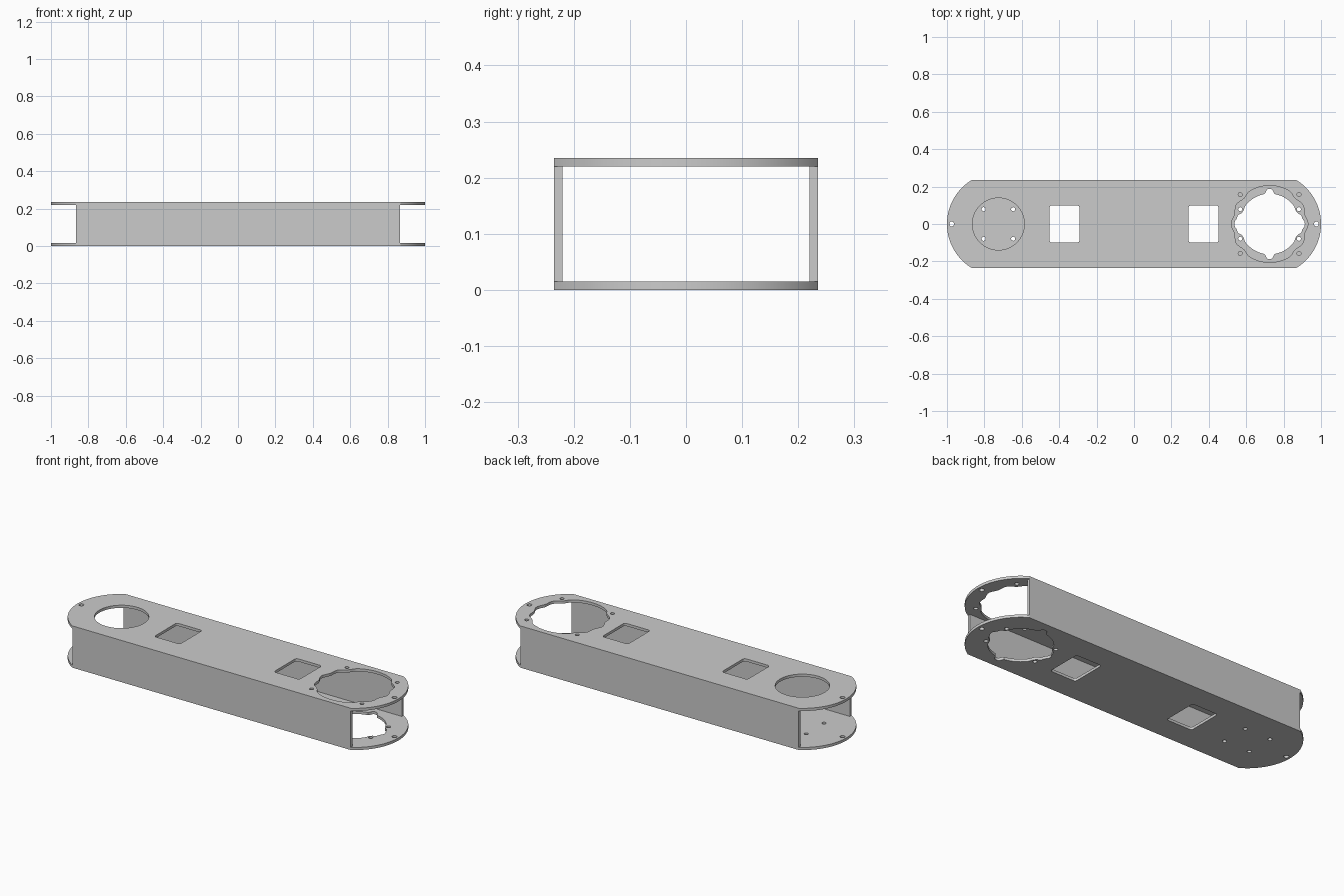
import bpy
from math import sin, cos, pi, radians, degrees, exp, asin, sqrt

if "Cube" in bpy.data.objects:
    bpy.data.objects.remove(bpy.data.objects["Cube"])

T = 0.015      # sheet thickness
W = 0.235      # half width
H = 0.235      # height
CX = 0.725     # joint centre
R = 0.275      # end radius


def polar(cx, cy, radius, n):
    """Closed loop; radius is a number or a function of the angle."""
    f = radius if callable(radius) else (lambda a: radius)
    return [(cx + f(2 * pi * i / n) * cos(2 * pi * i / n),
             cy + f(2 * pi * i / n) * sin(2 * pi * i / n)) for i in range(n)]


def rounded_rect(cx, cy, hx, hy, r, n=5):
    pts = []
    for q, (sx, sy) in enumerate([(1, 1), (-1, 1), (-1, -1), (1, -1)]):
        for i in range(n + 1):
            a = pi / 2 * (q + i / n)
            pts.append((cx + sx * (hx - r) + r * cos(a),
                        cy + sy * (hy - r) + r * sin(a)))
    return pts


def outline(n=32):
    a0 = asin(W / R)
    arc = [-a0 + 2 * a0 * i / n for i in range(n + 1)]
    right = [(CX + R * cos(a), R * sin(a)) for a in arc]
    return right + [(-x, -y) for x, y in right]


def plate(name, loops, z):
    """Filled flat curve with holes, extruded to the sheet thickness."""
    cu = bpy.data.curves.new(name, 'CURVE')
    cu.dimensions = '2D'
    cu.fill_mode = 'BOTH'
    cu.extrude = T / 2
    for loop in loops:
        s = cu.splines.new('POLY')
        s.points.add(len(loop) - 1)
        for p, (x, y) in zip(s.points, loop):
            p.co = (x, y, 0, 1)
        s.use_cyclic_u = True
    ob = bpy.data.objects.new(name, cu)
    ob.location.z = z + T / 2
    bpy.context.collection.objects.link(ob)
    bpy.ops.object.select_all(action='DESELECT')
    ob.select_set(True)
    bpy.context.view_layer.objects.active = ob
    bpy.ops.object.convert(target='MESH')
    bpy.ops.object.shade_smooth_by_angle(angle=radians(25))
    return ob


def side_angle(a):
    """Degrees away from the x axis, 0 to 90."""
    return abs(degrees(asin(max(-1, min(1, sin(a))))))


def top_wave(a):
    d = side_angle(a)
    return 0.205 if d > 60 else 0.199 + 0.006 * cos(radians(12 * d))


def bottom_wave(a):
    d = side_angle(a)
    lobe = 0.026 * exp(-((90 - d) / 7) ** 4)
    side = 0.015 / (1 + exp((d - 18) / 1.2)) + 0.011 * exp(-(d / 7) ** 4)
    dent = -0.005 * exp(-((d - 27) / 6) ** 2)
    return 0.162 + lobe + side + dent


def screw_holes(cx, dx, dy, r=0.011):
    return [polar(cx + sx * dx, sy * dy, r, 16) for sx in (-1, 1) for sy in (-1, 1)]


# Openings shared by both plates
shared = [outline()]
for s in (-1, 1):
    shared.append(rounded_rect(s * 0.372, 0, 0.08, 0.1, 0.014))
    shared.append(polar(s * 0.975, 0, 0.013, 16))

# Top plate: round opening on the left, large wavy opening on the right
plate("top_plate", shared + [polar(-CX, 0, 0.139, 64), polar(CX, 0, top_wave, 144)]
      + screw_holes(CX, 0.157, 0.157), H - T)

# Bottom plate: motor screw holes on the left, lobed opening on the right
plate("bottom_plate", shared + [polar(CX, 0, bottom_wave, 144)]
      + screw_holes(CX, 0.157, 0.079) + screw_holes(-CX, 0.079, 0.079), 0)

# Side walls between the plates
wall_half = sqrt(R * R - W * W) + CX
for name, s in (("front_wall", -1), ("back_wall", 1)):
    bpy.ops.mesh.primitive_cube_add(size=1, location=(0, s * (W - T / 2), H / 2))
    wall = bpy.context.object
    wall.name = name
    wall.scale = (2 * wall_half - 0.004, T, H - 2 * T)
